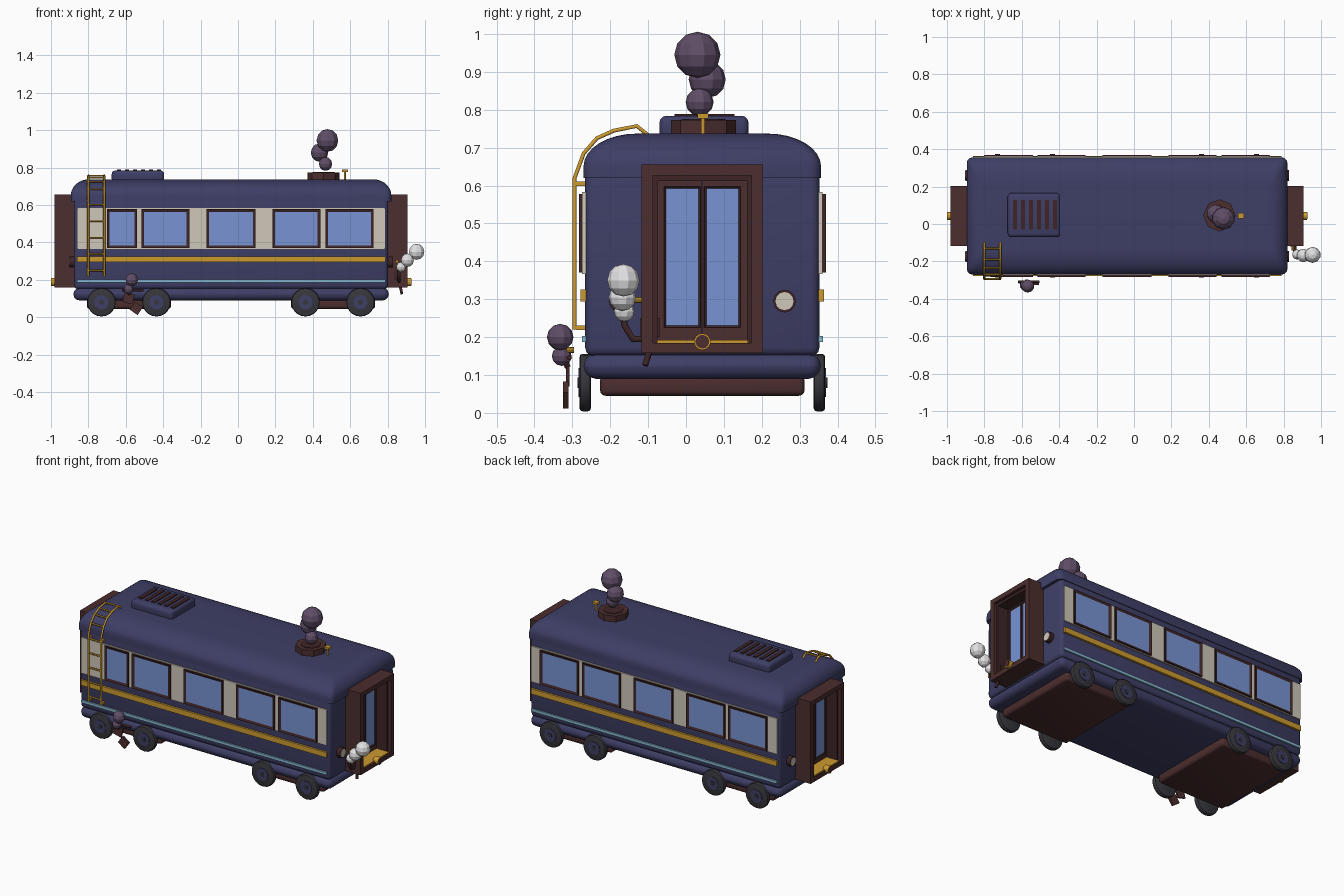
import bpy, bmesh, math
from mathutils import Vector, Matrix

if "Cube" in bpy.data.objects:
    bpy.data.objects.remove(bpy.data.objects["Cube"], do_unlink=True)

CX, CY = -0.037, 0.043   # centre of the carriage body


def material(name, *srgb):
    m = bpy.data.materials.new(name)
    m.use_nodes = True
    col = [((c / 255 + 0.055) / 1.055) ** 2.4 for c in srgb] + [1]
    m.diffuse_color = col
    m.node_tree.nodes["Principled BSDF"].inputs["Base Color"].default_value = col
    return m


NAVY = material("navy paint", 62, 62, 102)
BROWN = material("red brown", 76, 45, 46)
DARK = material("dark brown", 62, 36, 38)
CREAM = material("cream", 208, 200, 186)
GOLD = material("gold", 204, 154, 48)
GLASS = material("window blue", 120, 148, 212)
PALE = material("pale blue", 135, 185, 210)
TYRE = material("charcoal", 54, 54, 60)
SMOKE = material("purple smoke", 96, 78, 104)
STEAM = material("white steam", 226, 226, 228)


def finish(name, bm, mats, smooth=False):
    bmesh.ops.recalc_face_normals(bm, faces=bm.faces)
    me = bpy.data.meshes.new(name)
    bm.to_mesh(me)
    bm.free()
    ob = bpy.data.objects.new(name, me)
    bpy.context.collection.objects.link(ob)
    for m in mats:
        me.materials.append(m)
    if smooth:
        bpy.ops.object.select_all(action='DESELECT')
        ob.select_set(True)
        bpy.context.view_layer.objects.active = ob
        bpy.ops.object.shade_smooth_by_angle(angle=math.radians(35))
    return ob


def box(name, lo, hi, mat, bevel=0, segs=3, turn=None):
    bm = bmesh.new()
    lo, hi = Vector(lo), Vector(hi)
    bmesh.ops.create_cube(bm, size=1)
    bmesh.ops.scale(bm, vec=[abs(v) for v in hi - lo], verts=bm.verts)
    if bevel:
        bmesh.ops.bevel(bm, geom=bm.edges[:], offset=bevel, segments=segs,
                        profile=0.5, affect='EDGES')
    if turn:
        bmesh.ops.rotate(bm, matrix=Matrix.Rotation(*turn), verts=bm.verts)
    bmesh.ops.translate(bm, vec=(lo + hi) / 2, verts=bm.verts)
    return finish(name, bm, [mat], bevel > 0)


def pane(name, lo, hi, out, rim, frame):
    """Framed window: the face looking along out is inset and glazed."""
    ob = box(name, lo, hi, frame)
    ob.data.materials.append(GLASS)
    bm = bmesh.new()
    bm.from_mesh(ob.data)
    face = max(bm.faces, key=lambda f: f.normal.dot(Vector(out)))
    bmesh.ops.inset_region(bm, faces=[face], thickness=rim, depth=-0.005)
    face.material_index = 1
    bm.to_mesh(ob.data)
    bm.free()


def disc(name, centre, r, depth, axis, mat, sides=20, bevel=0):
    bm = bmesh.new()
    bmesh.ops.create_cone(bm, cap_ends=True, segments=sides, radius1=r, radius2=r, depth=depth)
    if bevel:
        rims = [e for e in bm.edges if abs(e.verts[0].co.z - e.verts[1].co.z) < 1e-5]
        bmesh.ops.bevel(bm, geom=rims, offset=bevel, segments=2, profile=0.5, affect='EDGES')
    rot = Vector(axis).to_track_quat('Z', 'Y').to_matrix()
    bmesh.ops.rotate(bm, matrix=rot, verts=bm.verts)
    bmesh.ops.translate(bm, vec=centre, verts=bm.verts)
    return finish(name, bm, [mat], sides > 8)


def tube(name, points, r, mat):
    cu = bpy.data.curves.new(name, 'CURVE')
    cu.dimensions = '3D'
    cu.bevel_depth, cu.bevel_resolution, cu.use_fill_caps = r, 1, True
    sp = cu.splines.new('POLY')
    sp.points.add(len(points) - 1)
    for p, co in zip(sp.points, points):
        p.co = (*co, 1)
    cu.materials.append(mat)
    ob = bpy.data.objects.new(name, cu)
    bpy.context.collection.objects.link(ob)
    bpy.ops.object.select_all(action='DESELECT')
    ob.select_set(True)
    bpy.context.view_layer.objects.active = ob
    bpy.ops.object.convert(target='MESH')


def puffs(name, mat, *balls):
    for i, (x, y, z, r) in enumerate(balls):
        bm = bmesh.new()
        bmesh.ops.create_uvsphere(bm, u_segments=10, v_segments=6, radius=r)
        bmesh.ops.translate(bm, vec=(x, y, z), verts=bm.verts)
        finish(f"{name}_{i + 1}", bm, [mat])


# Body shell and skirt
box("body", (CX - .84, CY - .309, .15), (CX + .84, CY + .309, .66), NAVY, .022)
box("skirt", (CX - .843, CY - .313, .09), (CX + .843, CY + .313, .157), NAVY, .032)

# Roof: stacked rounded rectangles drawn in towards the top
bm = bmesh.new()
rings = []
levels = [(0, .62)] + [(a, .65 + .087 * math.sin(a)) for a in
                       [i * math.pi / 16 for i in range(9)]]
for a, z in levels:
    hx = .857 - .095 * (1 - math.cos(a))
    hy = .3135 - .14 * (1 - math.cos(a))
    rad, ring = .03, []
    for q, (sx, sy) in enumerate([(1, 1), (-1, 1), (-1, -1), (1, -1)]):
        for k in range(4):
            t = (q + k / 3) * math.pi / 2
            ring.append(bm.verts.new((CX + sx * (hx - rad) + rad * math.cos(t),
                                      CY + sy * (hy - rad) + rad * math.sin(t), z)))
    rings.append(ring)
for r0, r1 in zip(rings, rings[1:]):
    for i in range(16):
        j = (i + 1) % 16
        bm.faces.new((r0[i], r0[j], r1[j], r1[i]))
bm.faces.new(rings[0])
bm.faces.new(rings[-1])
finish("roof", bm, [NAVY], True)

# Long sides: cream band, stripes, windows
windows = [(-.80, -.54), (-.516, -.26), (-.168, .094), (.185, .44), (.468, .725)]
for s, side in ((-1, "front"), (1, "back")):
    def strip(name, z0, z1, out, mat):
        box(f"{side}_{name}", (CX - .825, CY + s * .30, z0), (CX + .825, CY + s * out, z1), mat)
    strip("cream_band", .366, .583, .317, CREAM)
    strip("gold_stripe", .294, .326, .321, GOLD)
    strip("pale_stripe", .187, .203, .318, PALE)
    for i, (x0, x1) in enumerate(windows):
        if s < 0 and i == 0:
            x0 = -.70          # narrow window beside the ladder
        pane(f"{side}_window_{i + 1}", (x0, CY + s * .305, .37), (x1, CY + s * .326, .578),
             (0, s, 0), .02, DARK)

# Wheels and bogies
for bx, end in ((-.583, "left"), (.508, "right")):
    box(f"{end}_bogie", (bx - .225, CY - .27, .045), (bx + .225, CY + .27, .1), BROWN, .015)
    for dx in (-.147, .147):
        for s in (-1, 1):
            x, y = bx + dx, CY + s * .309
            disc(f"{end}_wheel", (x, y, .08), .076, .03, (0, s, 0), TYRE, 20, .008)
            disc(f"{end}_hub", (x, y + s * .014, .08), .038, .008, (0, s, 0), NAVY, 16)
            disc(f"{end}_hub_cap", (x, y + s * .017, .08), .014, .008, (0, s, 0), TYRE, 10)

# Both ends: open vestibule, double door, floor, coupling, lamps
for s, end in ((-1, "left"), (1, "right")):
    def part(name, x0, x1, y0, y1, z0, z1, mat, bevel=0):
        return box(f"{end}_{name}", (CX + s * x0, CY + y0, z0), (CX + s * x1, CY + y1, z1), mat, bevel)
    part("vestibule_top", .82, .943, -.16, .16, .627, .655, BROWN)
    part("vestibule_floor", .82, .943, -.16, .16, .158, .185, BROWN)
    part("floor_plate", .83, .938, -.12, .12, .184, .192, GOLD)
    for m in (-1, 1):
        part("vestibule_side", .82, .943, m * .16, m * .13, .158, .655, BROWN)
        part("inner_frame_side", .82, .925, m * .132, m * .118, .184, .628, DARK)
        part("door_leaf", .83, .855, m * .001, m * .118, .19, .615, BROWN)
        pane(f"{end}_door_window", (CX + s * .84, CY + m * .005, .225),
             (CX + s * .863, CY + m * .101, .598), (s, 0, 0), .008, DARK)
        lamp = (CX + s * .842, CY + m * .217, .295)
        disc(f"{end}_lamp_ring", lamp, .03, .045, (s, 0, 0), DARK, 12)
        disc(f"{end}_lamp_glass", (lamp[0] + s * .021, lamp[1], lamp[2]), .024, .008,
             (s, 0, 0), CREAM, 12)
    part("inner_frame_top", .82, .925, -.132, .132, .612, .628, DARK)
    disc(f"{end}_coupling", (CX + s * .945, CY, .188), .022, .034, (s, 0, 0), GOLD, 14)
    disc(f"{end}_coupling_face", (CX + s * .95, CY, .188), .018, .028, (s, 0, 0), BROWN, 14)

# Ladder curving over the eave
rail = [(-.294, .22), (-.294, .62), (-.27, .685), (-.235, .725),
        (-.19, .745), (-.13, .757), (-.10, .733)]
for x in (-.80, -.715):
    tube("ladder_rail", [(x, y, z) for y, z in rail], .006, GOLD)
    for z in (.225, .605):
        box("ladder_bracket", (x - .006, -.292, z - .006), (x + .006, -.26, z + .006), GOLD)
rungs = [(-.294, .25 + .088 * i) for i in range(5)] + rail[2:6]
for y, z in rungs:
    tube("ladder_rung", [(-.80, y, z), (-.715, y, z)], .005, GOLD)

# Roof vent with slats
box("roof_vent", (-.675, -.07, .72), (-.395, .165, .784), NAVY, .018)
for i in range(6):
    x = -.637 + .043 * i
    box("vent_slat", (x - .011, -.03, .778), (x + .011, .128, .789), DARK)

# Chimney, valve and smoke
disc("chimney_base", (.457, .046, .75), .086, .046, (0, 0, 1), BROWN, 8)
disc("chimney_mouth", (.457, .046, .773), .058, .006, (0, 0, 1), DARK, 8)
tube("valve_stem", [(.572, .045, .73), (.572, .045, .785)], .006, GOLD)
box("valve_handle", (.557, .03, .777), (.587, .06, .79), GOLD)
puffs("smoke_puff", SMOKE, (.468, .036, .82, .037), (.436, .056, .88, .049),
      (.478, .03, .945, .061))

# Broken pipe by the front wheels
box("pipe_upper", (-.612, -.317, .075), (-.558, -.307, .13), BROWN, 0, 3, (.25, 3, 'Y'))
box("pipe_lower", (-.57, -.325, .022), (-.518, -.31, .073), BROWN, 0, 3, (.6, 3, 'Y'))
tube("pipe_neck", [(-.58, -.312, .12), (-.58, -.325, .15)], .009, DARK)
tube("pipe_lever", [(-.62, -.308, .145), (-.505, -.308, .145)], .007, DARK)
disc("pipe_valve", (-.575, -.306, .166), .008, .02, (0, 1, 0), GOLD, 8)
puffs("side_puff", SMOKE, (-.585, -.328, .15, .026), (-.568, -.332, .2, .035))

# Steam pipe beside the right door
tube("steam_pipe", [(.86, -.165, .26), (.86, -.162, .23), (.86, -.14, .195),
                    (.86, -.095, .195)], .01, DARK)
tube("steam_lever", [(.86, -.085, .2), (.876, -.108, .125)], .008, DARK)
box("steam_box", (.835, -.12, .2), (.87, -.07, .25), DARK)
disc("steam_valve", (.85, -.128, .298), .008, .025, (0, 1, 0), GOLD, 8)
puffs("steam_puff", STEAM, (.872, -.163, .268, .027), (.906, -.168, .305, .036),
      (.955, -.165, .35, .043))
